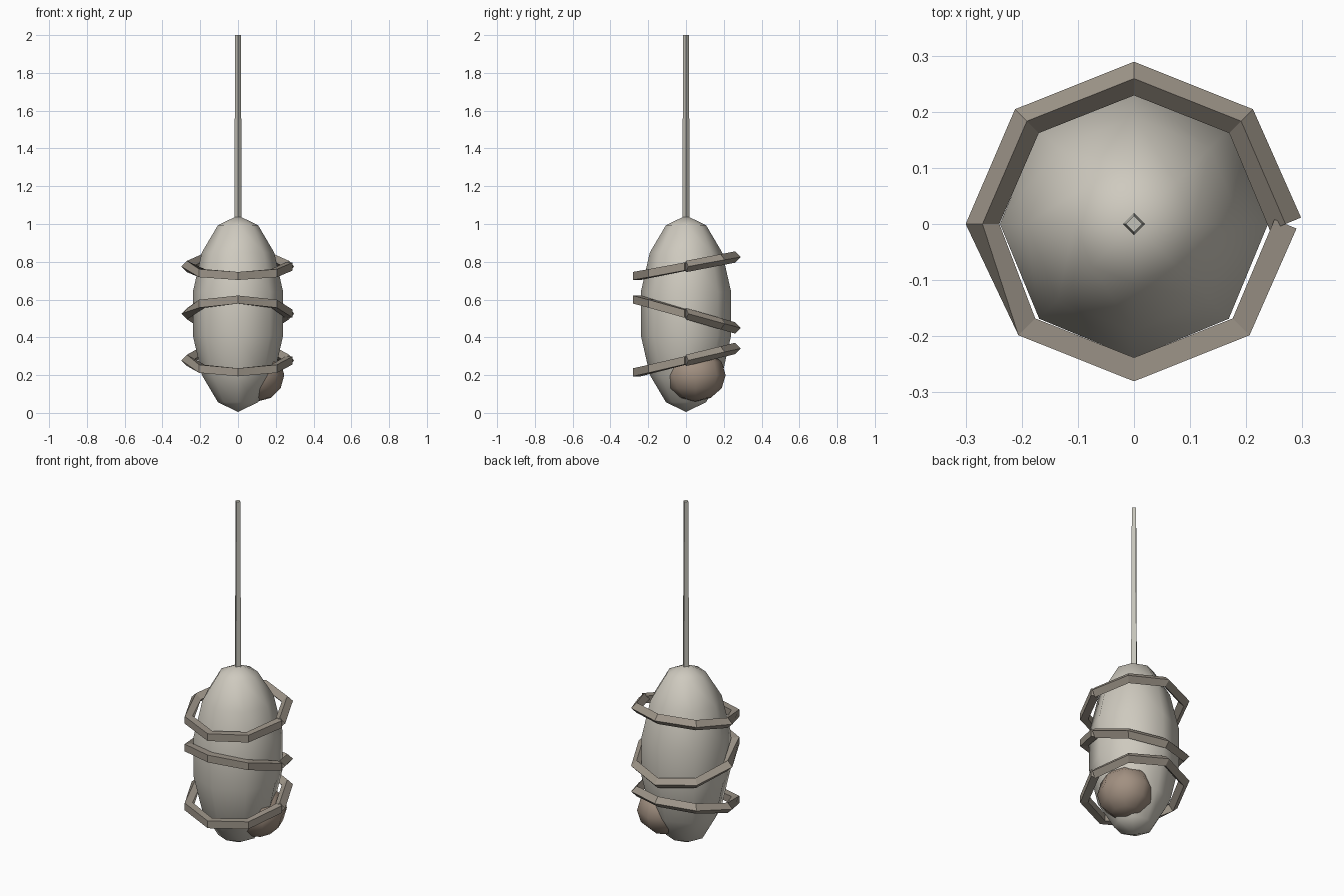
import bpy, bmesh, math
from mathutils import Vector, Matrix

if "Cube" in bpy.data.objects:
    bpy.data.objects.remove(bpy.data.objects["Cube"])


def material(name, rgb):
    m = bpy.data.materials.new(name)
    m.diffuse_color = (*rgb, 1)
    m.use_nodes = True
    m.node_tree.nodes["Principled BSDF"].inputs["Base Color"].default_value = m.diffuse_color
    return m


SILK = material("pale silk", (0.62, 0.59, 0.52))
THREAD = material("thread grey", (0.56, 0.55, 0.49))
BAND = material("band taupe", (0.34, 0.30, 0.25))
LUMP = material("lump brown", (0.36, 0.28, 0.22))


def finish(bm, name, mat, smooth=False):
    bmesh.ops.recalc_face_normals(bm, faces=bm.faces)
    for f in bm.faces:
        f.smooth = smooth
    me = bpy.data.meshes.new(name)
    bm.to_mesh(me)
    bm.free()
    me.materials.append(mat)
    ob = bpy.data.objects.new(name, me)
    bpy.context.collection.objects.link(ob)
    return ob


def ellipsoid(name, center, radii, segs, rings, mat):
    bm = bmesh.new()
    bmesh.ops.create_uvsphere(bm, u_segments=segs, v_segments=rings, radius=1,
                              matrix=Matrix.LocRotScale(Vector(center), None, Vector(radii)))
    return finish(bm, name, mat, True)


def band(name, z, rise, R=0.27, r=0.03):
    """Open eight-sided loop of square tube, tilted so the back is higher by 'rise'."""
    bm = bmesh.new()
    sections = []
    for k in range(9):
        a = k * math.pi / 4
        # the two ends are cut square to their segments
        out = a + {0: math.pi / 8, 8: -math.pi / 8}.get(k, 0)
        twist = -math.pi / 4 if k > 4 else 0
        c = Vector((R * math.cos(a), 0.96 * R * math.sin(a), z + rise * math.sin(a)))
        radial = Vector((math.cos(out), math.sin(out), 0))
        sections.append([bm.verts.new(c + r * (math.cos(p) * radial + Vector((0, 0, math.sin(p)))))
                         for p in (twist + i * math.pi / 2 for i in range(4))])
    for s, t in zip(sections, sections[1:]):
        for i in range(4):
            j = (i + 1) % 4
            bm.faces.new((s[i], s[j], t[j], t[i]))
    bm.faces.new(sections[0])
    bm.faces.new(sections[-1])
    return finish(bm, name, BAND)


# cocoon body and the lump bulging from its lower right side
ellipsoid("cocoon_body", (0, 0, 0.525), (0.245, 0.245, 0.52), 8, 7, SILK)
ellipsoid("side_lump", (0.10, 0.05, 0.20), (0.145, 0.16, 0.14), 8, 6, LUMP)

# hanging thread, four-sided and slightly tapered
bm = bmesh.new()
bmesh.ops.create_cone(bm, cap_ends=True, segments=4, radius1=0.02, radius2=0.015,
                      depth=1.0, matrix=Matrix.Translation((0, 0, 1.5)))
finish(bm, "hanging_thread", THREAD)

# wrapping bands
for name, z, rise in (("lower_band", 0.278, 0.063),
                      ("middle_band", 0.525, -0.075),
                      ("upper_band", 0.775, 0.05)):
    band(name, z, rise)
